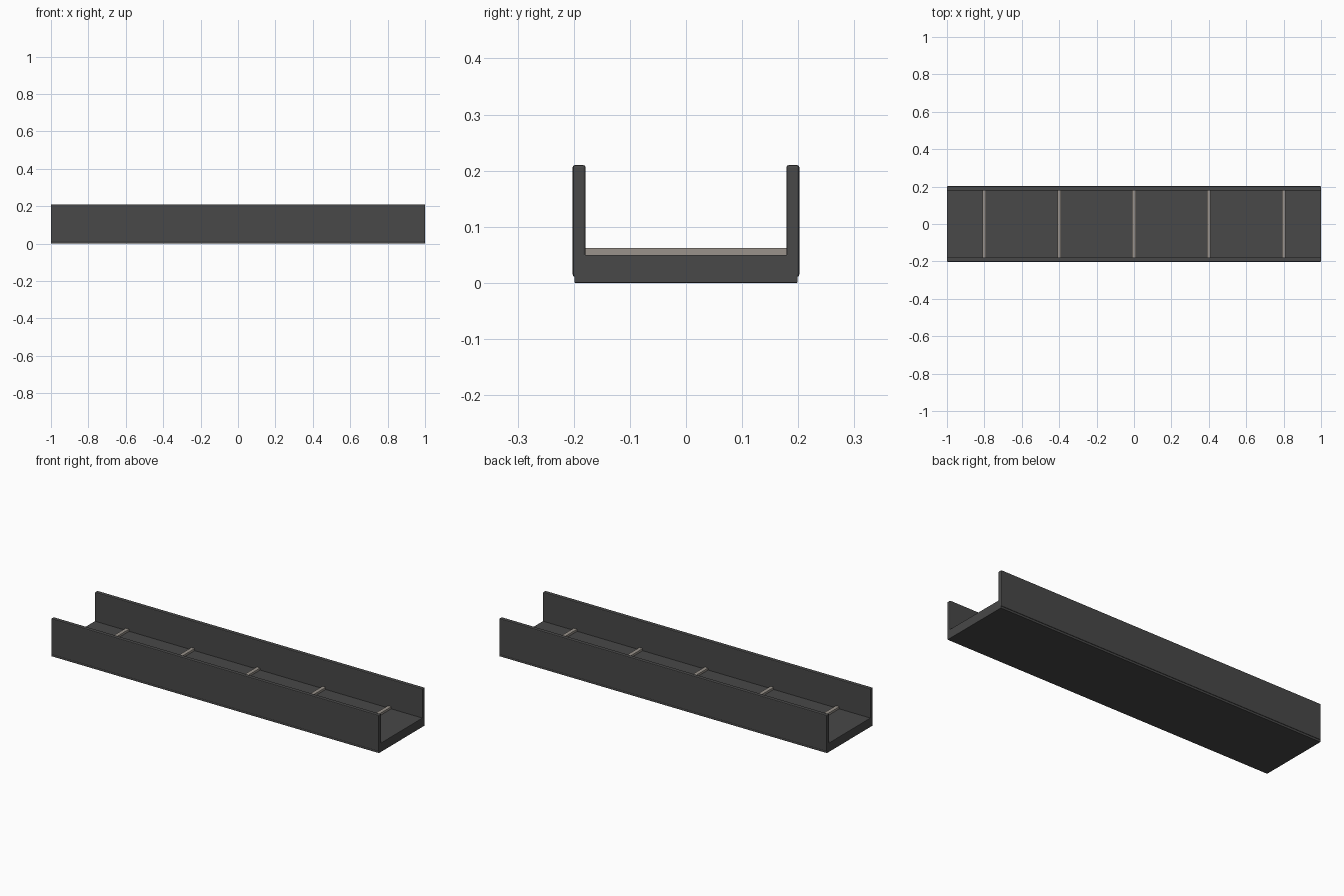
import bpy

old = bpy.data.objects.get("Cube")
if old:
    bpy.data.objects.remove(old, do_unlink=True)


def material(name, colour):
    m = bpy.data.materials.new(name)
    m.use_nodes = True
    m.diffuse_color = (*colour, 1)
    m.node_tree.nodes["Principled BSDF"].inputs["Base Color"].default_value = (*colour, 1)
    return m


def box(name, low, high, mat, bevel=0.0):
    centre = [(a + b) / 2 for a, b in zip(low, high)]
    bpy.ops.mesh.primitive_cube_add(size=1, location=centre)
    ob = bpy.context.object
    ob.name = name
    ob.scale = [b - a for a, b in zip(low, high)]
    bpy.ops.object.transform_apply(location=False, rotation=False, scale=True)
    ob.data.materials.append(mat)
    if bevel:
        mod = ob.modifiers.new("Soft edges", "BEVEL")
        mod.width = bevel
        mod.segments = 2
    return ob


dark = material("dark grey", (0.065, 0.065, 0.065))
pale = material("warm grey", (0.32, 0.29, 0.26))

# Floor slab
box("floor", (-1, -0.199, 0), (1, 0.199, 0.05), dark, 0.002)

# Side walls, standing slightly proud of the floor
for name, side in (("front_wall", -1), ("back_wall", 1)):
    y = sorted((side * 0.179, side * 0.202))
    box(name, (-1, y[0], 0.011), (1, y[1], 0.21), dark, 0.004)

# Evenly spaced cross strips on the floor
for i in range(5):
    x = -0.8 + 0.4 * i
    box(f"cross_strip_{i + 1}", (x - 0.01, -0.18, 0.045), (x + 0.01, 0.18, 0.062), pale)
